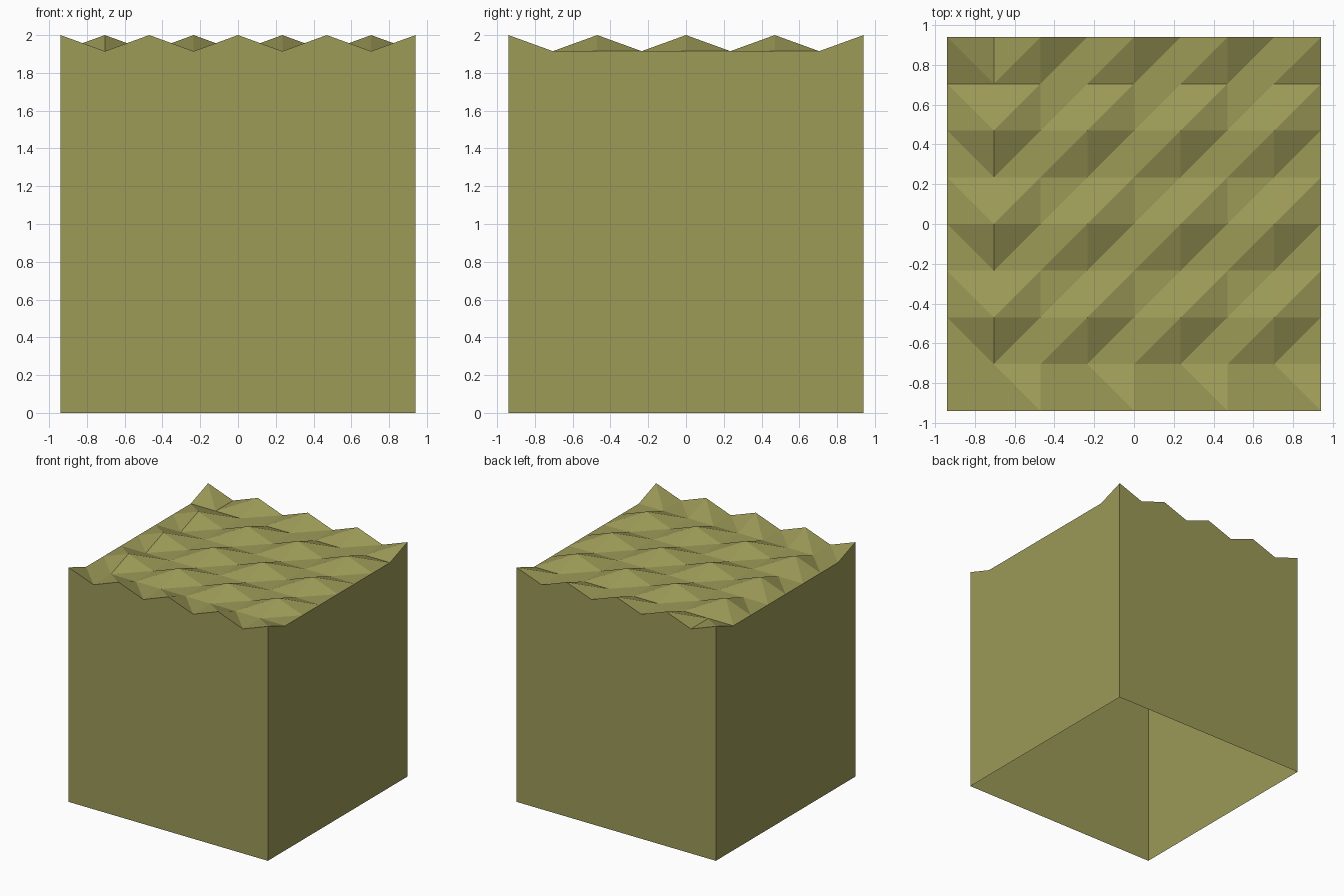
import bpy, bmesh

if "Cube" in bpy.data.objects:
    bpy.data.objects.remove(bpy.data.objects["Cube"])

N = 8                    # grid cells per side
HALF = 0.94
STEP = 2 * HALF / N
HIGH, LOW = 2.0, 1.915


def height(i, j):
    """Peaks sit on every second row: even columns on the front and back edges, odd inside."""
    if j in (0, N):
        return HIGH if i % 2 == 0 else LOW
    return HIGH if j % 2 == 0 and i % 2 == 1 else LOW


def finish(name, bm):
    mesh = bpy.data.meshes.new(name)
    bm.to_mesh(mesh)
    bm.free()
    mesh.materials.append(olive)
    obj = bpy.data.objects.new(name, mesh)
    bpy.context.collection.objects.link(obj)


olive = bpy.data.materials.new("olive")
olive.diffuse_color = (0.335, 0.325, 0.096, 1)
olive.use_nodes = True
olive.node_tree.nodes["Principled BSDF"].inputs["Base Color"].default_value = olive.diffuse_color

bm = bmesh.new()

# Rippled top surface
v = [[bm.verts.new((-HALF + i * STEP, -HALF + j * STEP, height(i, j)))
      for j in range(N + 1)] for i in range(N + 1)]
for i in range(N):
    for j in range(N):
        a, b, c, d = v[i][j], v[i + 1][j], v[i + 1][j + 1], v[i][j + 1]
        # creases turn the other way along the left column and front row
        if i == 0 or j == 0:
            tris = ((a, b, d), (b, c, d))
        else:
            tris = ((a, b, c), (a, c, d))
        for t in tris:
            bm.faces.new(t)

# Four side walls dropped from the rim, open underneath
k = range(N)
rim = ([v[i][0] for i in k] + [v[N][j] for j in k]
       + [v[N - i][N] for i in k] + [v[0][N - j] for j in k])
foot = [bm.verts.new((p.co.x, p.co.y, 0)) for p in rim]
for n in range(len(rim)):
    m = (n + 1) % len(rim)
    bm.faces.new((rim[m], rim[n], foot[n], foot[m]))

finish("rippled_block", bm)
